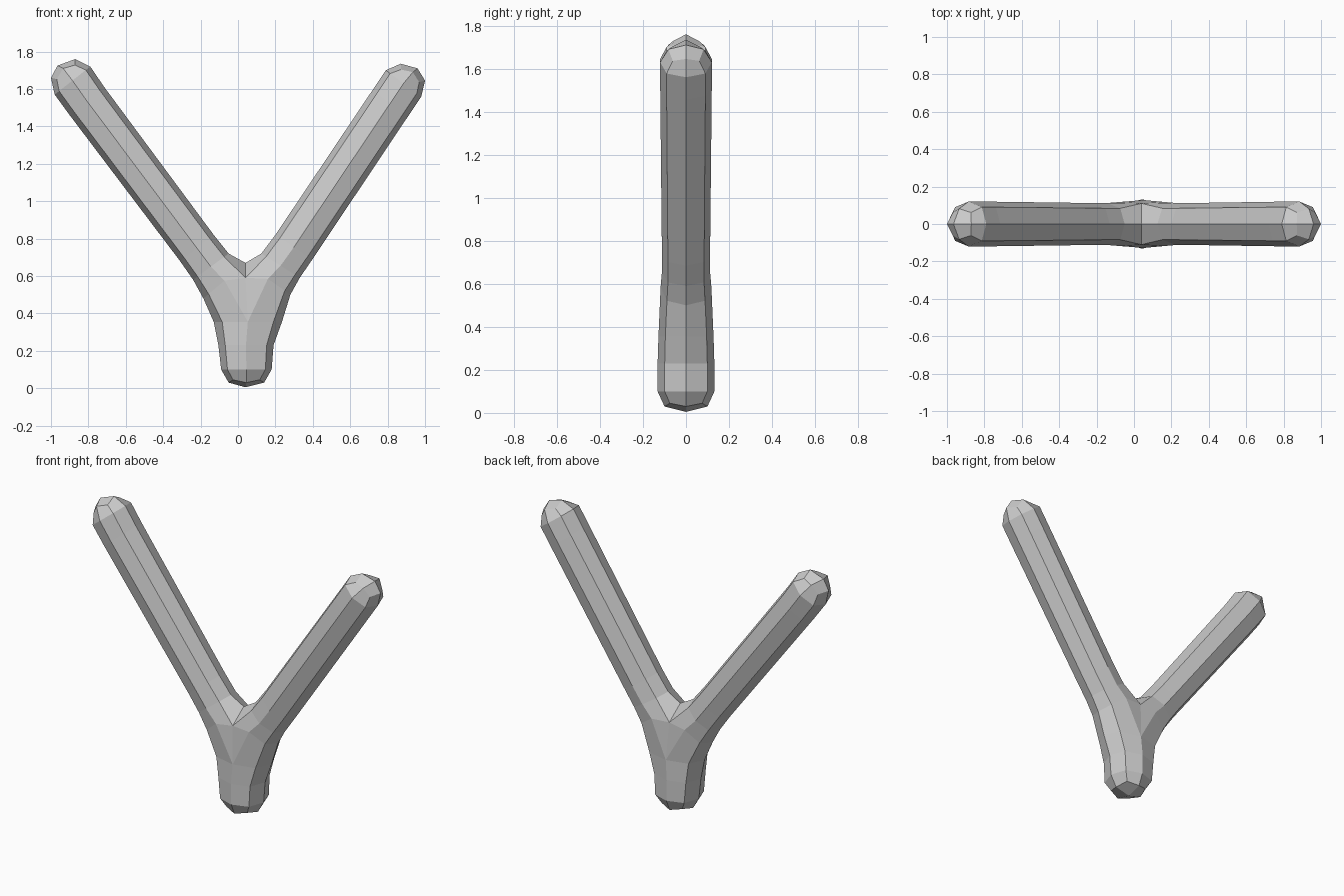
import bpy
import bmesh
from mathutils import Vector

cube = bpy.data.objects.get("Cube")
if cube:
    bpy.data.objects.remove(cube)

bm = bmesh.new()
C = 0.75  # how far the octagon corners reach along each axis
SECTION = [(1, 0), (C, -C), (0, -1), (-C, -C), (-1, 0), (-C, C), (0, 1), (C, C)]


def ring(outer, inner, depth, back=(0, 0)):
    """Octagon spanning two points (x, z); its corners can be shifted by back."""
    o, i = Vector(outer), Vector(inner)
    mid, half = (o + i) / 2, (o - i) / 2
    verts = []
    for a, b in SECTION:
        p = mid + half * a
        if a and b:
            p += Vector(back)
        verts.append(bm.verts.new((p.x, depth * b, p.y)))
    return verts


def loft(rings):
    for r, s in zip(rings, rings[1:]):
        for k in range(8):
            n = (k + 1) % 8
            bm.faces.new((r[k], r[n], s[n], s[k]))


def cap(r, tip):
    """Close a ring with four quads meeting in a centre point."""
    t = bm.verts.new((tip[0], 0, tip[1]))
    for k in range(0, 8, 2):
        bm.faces.new((t, r[k], r[k + 1], r[(k + 2) % 8]))


# Stem, from the rounded foot up to the fork
stem = [ring((-x0, z), (x1, z), d, (0, lift)) for x0, x1, z, d, lift in (
    (0.05, 0.14, 0.03, 0.10, 0.015),
    (0.09, 0.18, 0.10, 0.132, 0),
    (0.105, 0.19, 0.23, 0.132, 0),
    (0.13, 0.235, 0.355, 0.128, 0))]
loft(stem)
cap(stem[0], (0.04, 0.005))


def arm(base, stations, end_shift, tip):
    """Branch growing out of one half of the stem; base starts at its outer side."""
    rings = [ring(*s) for s in stations[:-1]]
    rings.append(ring(*stations[-1], end_shift))
    fork = rings[0]
    for k, y in ((3, -0.11), (5, 0.11)):
        fork[k].co = (0.04, y, 0.59)
    for a, b, c in ((1, 2, 3), (7, 6, 5)):
        bm.faces.new((base[0], base[a], fork[a], fork[0]))
        bm.faces.new((base[a], base[b], fork[b], fork[a]))
        bm.faces.new((base[b], fork[c], fork[b]))
    loft(rings)
    cap(rings[-1], tip)


# Right branch, the slightly longer one
arm(stem[-1], [
    ((-0.185, 0.48), (0.04, 0.67), 0.118),
    ((-0.24, 0.58), (-0.05, 0.72), 0.112),
    ((-0.31, 0.68), (-0.13, 0.82), 0.112),
    ((-0.90, 1.46), (-0.715, 1.61), 0.12),
    ((-0.98, 1.57), (-0.79, 1.72), 0.12),
    ((-1.0, 1.66), (-0.87, 1.76), 0.082)], (0.015, -0.02), (-0.965, 1.725))

# Left branch
arm([stem[-1][(4 - k) % 8] for k in range(8)], [
    ((0.28, 0.50), (0.04, 0.67), 0.118),
    ((0.33, 0.59), (0.125, 0.72), 0.112),
    ((0.395, 0.685), (0.20, 0.82), 0.112),
    ((0.91, 1.455), (0.72, 1.595), 0.12),
    ((0.98, 1.56), (0.79, 1.70), 0.12),
    ((1.0, 1.645), (0.87, 1.735), 0.082)], (-0.015, -0.02), (0.96, 1.71))

# Weld the two branches along the fork
bmesh.ops.remove_doubles(bm, verts=bm.verts, dist=0.001)
bmesh.ops.recalc_face_normals(bm, faces=bm.faces)
mesh = bpy.data.meshes.new("forked_branch")
bm.to_mesh(mesh)
bm.free()

grey = bpy.data.materials.new("plain_grey")
grey.use_nodes = True
colour = (0.6, 0.6, 0.6, 1)
grey.diffuse_color = colour
grey.node_tree.nodes["Principled BSDF"].inputs["Base Color"].default_value = colour
mesh.materials.append(grey)
branch = bpy.data.objects.new("forked_branch", mesh)
bpy.context.collection.objects.link(branch)
